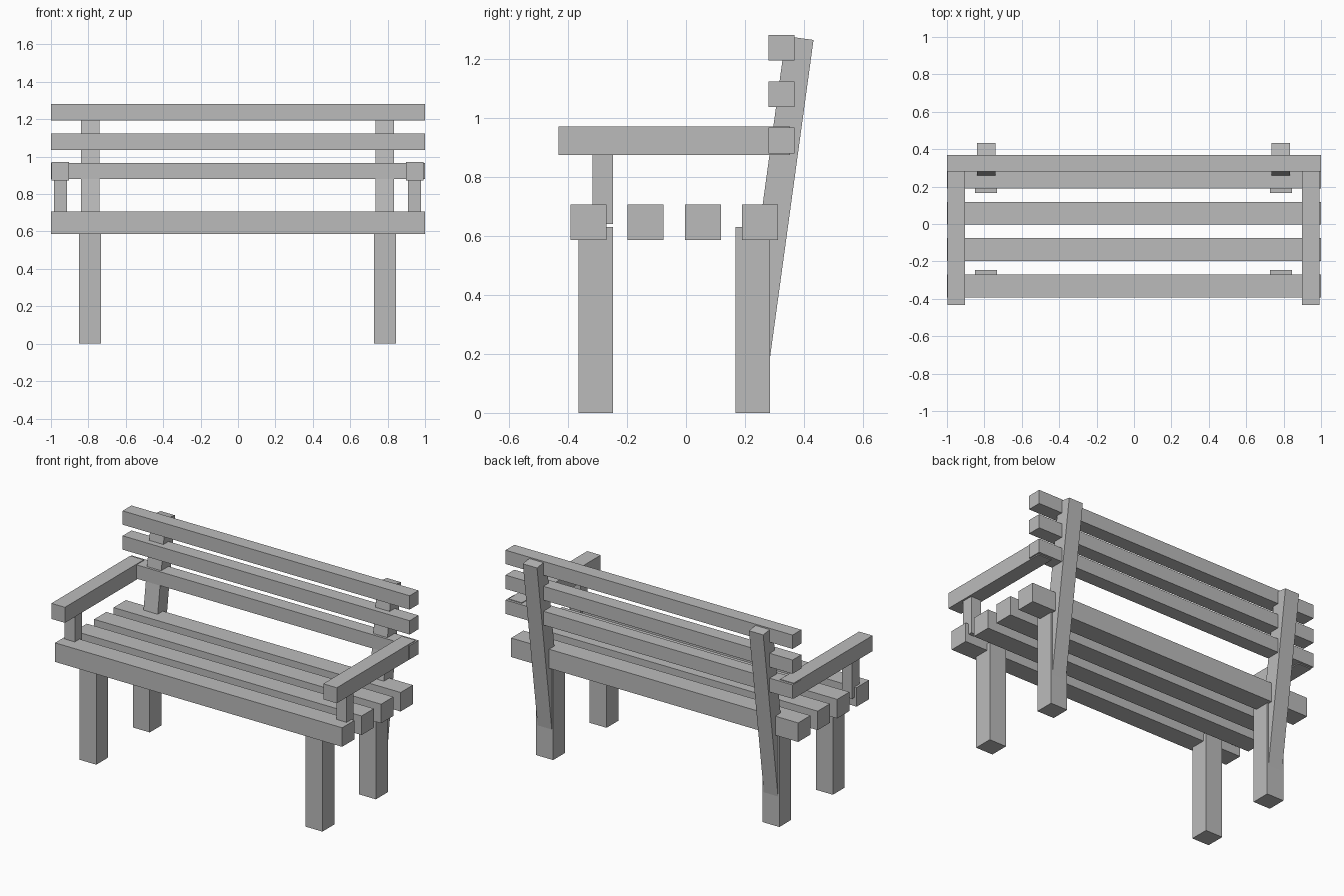
import bpy
import math
from mathutils import Matrix, Vector

old = bpy.data.objects.get("Cube")
if old:
    bpy.data.objects.remove(old, do_unlink=True)

grey = bpy.data.materials.new("plain_grey")
grey.use_nodes = True
grey.diffuse_color = (0.5, 0.5, 0.5, 1)
grey.node_tree.nodes["Principled BSDF"].inputs["Base Color"].default_value = (0.5, 0.5, 0.5, 1)


def beam(name, centre, size, tilt=0.0):
    """Square-cut timber, optionally leaning about the x axis."""
    bpy.ops.mesh.primitive_cube_add(size=1)
    ob = bpy.context.object
    ob.name = ob.data.name = name
    ob.data.transform(Matrix.Rotation(tilt, 4, "X") @ Matrix.Diagonal((*size, 1)))
    ob.location = centre
    ob.data.materials.append(grey)
    return ob


# Seat slats
for i in range(4):
    beam(f"seat_slat_{i + 1}", (0, -0.331 + i * 0.194, 0.646), (2, 0.122, 0.12))

# Backrest slats
for i in range(3):
    beam(f"back_slat_{i + 1}", (0, 0.324, 0.923 + i * 0.157), (2, 0.088, 0.087))

# Backrest posts lean backwards, their lower ends buried in the rear legs
lean = math.atan(0.137)
along = Vector((0, math.sin(lean), math.cos(lean)))
post_top = Vector((0, 0.385, 1.27))
post_length = 1.09

# Parts repeated at each end; the frame sits a hair off the slat centre
frame_x = -0.003
for side, s in (("left", 1), ("right", -1)):
    leg_x = frame_x + s * 0.788
    arm_x = frame_x + s * 0.947
    beam(f"front_leg_{side}", (leg_x, -0.306, 0.315), (0.118, 0.118, 0.63))
    beam(f"rear_leg_{side}", (leg_x, 0.226, 0.315), (0.118, 0.118, 0.63))
    beam(f"back_post_{side}", post_top - along * post_length / 2 + Vector((leg_x, 0, 0)),
         (0.099, 0.095, post_length), -lean)
    beam(f"armrest_{side}", (arm_x, -0.04, 0.922), (0.094, 0.785, 0.098))
    beam(f"armrest_post_{side}", (arm_x, -0.282, 0.76), (0.07, 0.071, 0.24))
